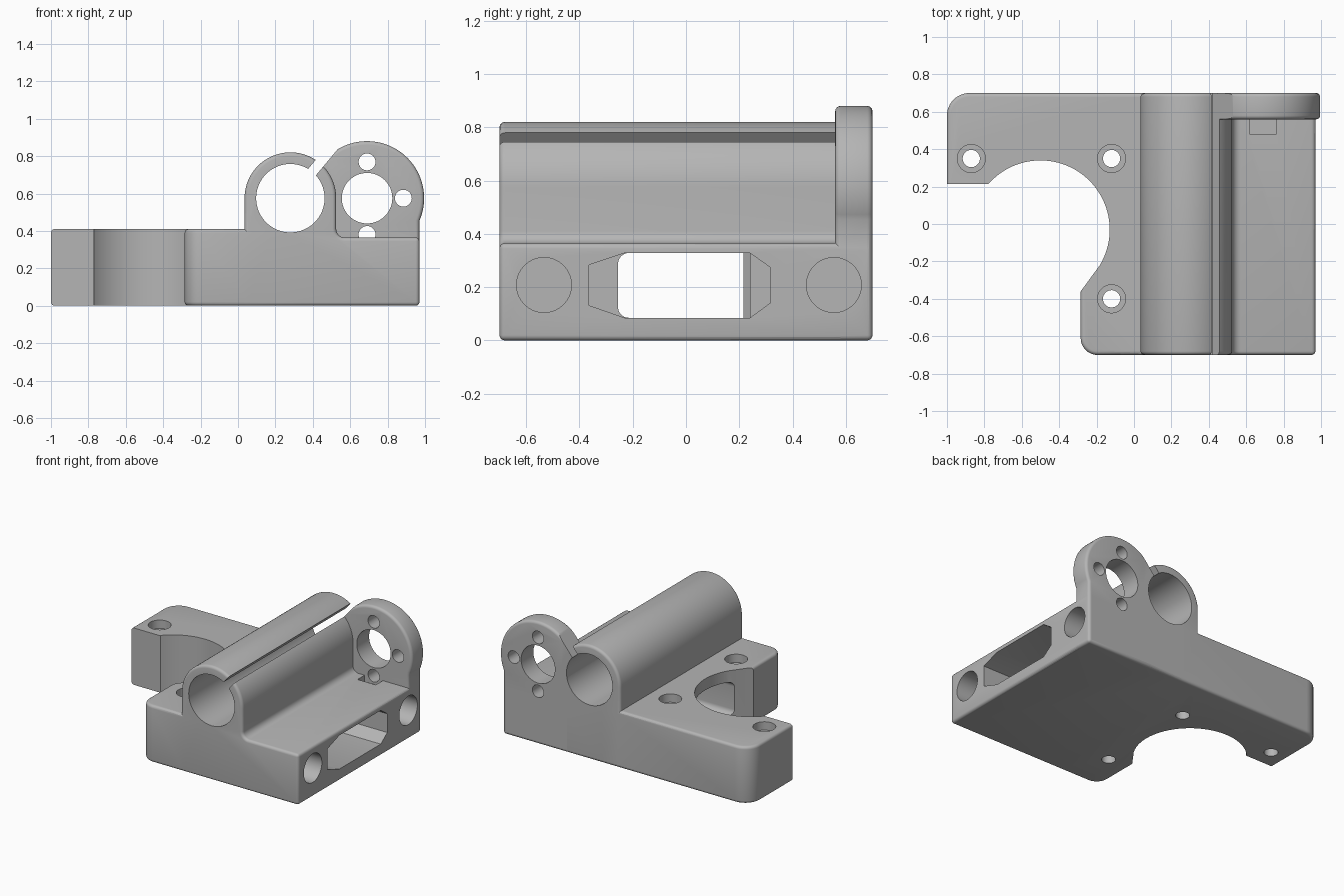
import bpy, bmesh, math
from mathutils import Vector

cube = bpy.data.objects.get("Cube")
if cube:
    bpy.data.objects.remove(cube, do_unlink=True)

grey = bpy.data.materials.new("plain grey")
grey.use_nodes = True
COLOR = (0.46, 0.46, 0.46, 1)
grey.diffuse_color = COLOR
grey.node_tree.nodes["Principled BSDF"].inputs["Base Color"].default_value = COLOR


def arc(cx, cy, r, start, end, steps=24):
    angles = [math.radians(start + (end - start) * i / steps) for i in range(steps + 1)]
    return [(cx + r * math.cos(a), cy + r * math.sin(a)) for a in angles]


def circle(cx, cy, r):
    return arc(cx, cy, r, 0, 360, 64)[:-1]


def box(u0, u1, v0, v1):
    return [(u0, v0), (u1, v0), (u1, v1), (u0, v1)]


def prism(name, outline, axis, low, high, bevel=0.0):
    """Extrude an outline along an axis, rounding its sharp edges."""
    place = {"x": lambda u, v, d: (d, u, v),
             "y": lambda u, v, d: (u, d, v),
             "z": lambda u, v, d: (u, v, d)}[axis]
    bm = bmesh.new()
    face = bm.faces.new([bm.verts.new(place(u, v, low)) for u, v in outline])
    grown = bmesh.ops.extrude_face_region(bm, geom=[face])["geom"]
    bmesh.ops.translate(bm, vec=Vector(place(0, 0, high - low)),
                        verts=[g for g in grown if isinstance(g, bmesh.types.BMVert)])
    bmesh.ops.recalc_face_normals(bm, faces=bm.faces)
    if bevel:
        sharp = [e for e in bm.edges if e.calc_face_angle(0) > math.radians(30)]
        bmesh.ops.bevel(bm, geom=sharp, offset=bevel, offset_type="OFFSET",
                        segments=4, profile=0.5, affect="EDGES", clamp_overlap=True)
    mesh = bpy.data.meshes.new(name)
    bm.to_mesh(mesh)
    bm.free()
    mesh.materials.append(grey)
    obj = bpy.data.objects.new(name, mesh)
    bpy.context.scene.collection.objects.link(obj)
    return obj


def combine(target, tool, operation):
    mod = target.modifiers.new(operation.lower(), "BOOLEAN")
    mod.operation = operation
    mod.solver = "EXACT"
    mod.object = tool
    with bpy.context.temp_override(object=target, active_object=target):
        bpy.ops.object.modifier_apply(modifier=mod.name)
    bpy.data.objects.remove(tool, do_unlink=True)


ROUND = 0.02
TUBE = (0.28, 0.575)
RING = (0.69, 0.575)

# Main block with the rod housing rising from it
profile = [(0.035, 0), (0.97, 0), (0.97, 0.365)]
profile += arc(0.57, 0.41, 0.045, 270, 180, 8)
profile += arc(*TUBE, 0.245, 0, 180, 48)
body = prism("carriage_bracket", profile, "y", -0.70, 0.70, ROUND)

# Side plate with rounded outer corners
plate = [(0.2, -0.7), (0.2, 0.7)]
plate += arc(-0.88, 0.58, 0.12, 90, 180, 12)
plate += [(-1, 0.1), (-0.285, 0.1)]
plate += arc(-0.195, -0.61, 0.09, 180, 270, 12)
combine(body, prism("side_plate", plate, "z", 0, 0.41, ROUND), "UNION")

# Upright flange ring at the back
flange = arc(*RING, 0.305, -23.4, 215, 64) + [(0.44, 0), (0.97, 0)]
combine(body, prism("flange", flange, "y", 0.56, 0.70, ROUND), "UNION")

# Curved clearance for the motor
notch = arc(-0.5, -0.03, 0.37, -31, 138.5, 48)
notch += [(-0.77, 0.215), (-1.1, 0.215), (-1.1, -0.36), (-0.285, -0.36)]
cuts = [prism("motor_clearance", notch, "z", -0.1, 0.6)]

# Rod bore and its slanted clamping slot
cuts.append(prism("rod_bore", circle(*TUBE, 0.183), "y", -0.8, 0.8))
along = Vector((0.64, 0.77)).normalized()
across = Vector((along.y, -along.x)) * 0.027
start = Vector(TUBE) + along * 0.1
end = Vector(TUBE) + along * 0.36
slot = [tuple(p) for p in (start - across, start + across, end + across, end - across)]
cuts.append(prism("clamp_slot", slot, "y", -0.8, 0.8))

# Flange centre hole, screw holes and the pocket below
cuts.append(prism("centre_hole", circle(*RING, 0.135), "y", 0.5, 0.8))
for dx, dz in ((0, 0.194), (0.194, 0), (0, -0.194)):
    cuts.append(prism("flange_screw", circle(RING[0] + dx, RING[1] + dz, 0.045),
                      "y", 0.5, 0.8))
cuts.append(prism("nut_pocket", box(0.617, 0.763, 0.32, 0.42), "y", 0.48, 0.56))

# Counterbored motor screw holes
for x, y in ((-0.87, 0.35), (-0.12, 0.35), (-0.12, -0.4)):
    cuts.append(prism("screw_hole", circle(x, y, 0.046), "z", -0.1, 0.5))
    cuts.append(prism("counterbore", circle(x, y, 0.075), "z", 0.35, 0.5))

# Blind rod sockets in the side
for y in (-0.533, 0.555):
    cuts.append(prism("rod_socket", circle(y, 0.208, 0.103), "x", 0.05, 1.1))

# Belt window: angled mouth, then a rounded passage
mouth = [(-0.365, 0.132), (-0.23, 0.085), (0.24, 0.085), (0.315, 0.14),
         (0.315, 0.275), (0.24, 0.328), (-0.23, 0.328), (-0.365, 0.283)]
cuts.append(prism("belt_mouth", mouth, "x", 0.1, 1.1))
passage = [(0.24, 0.085), (0.24, 0.328)]
passage += arc(-0.215, 0.288, 0.04, 90, 180, 8) + arc(-0.215, 0.125, 0.04, 180, 270, 8)
cuts.append(prism("belt_passage", passage, "x", -0.4, 0.2))

for cut in cuts:
    combine(body, cut, "DIFFERENCE")

# Smooth rounds, crisp edges
bpy.ops.object.select_all(action="DESELECT")
body.select_set(True)
bpy.context.view_layer.objects.active = body
bpy.ops.object.shade_smooth_by_angle(angle=math.radians(30))
